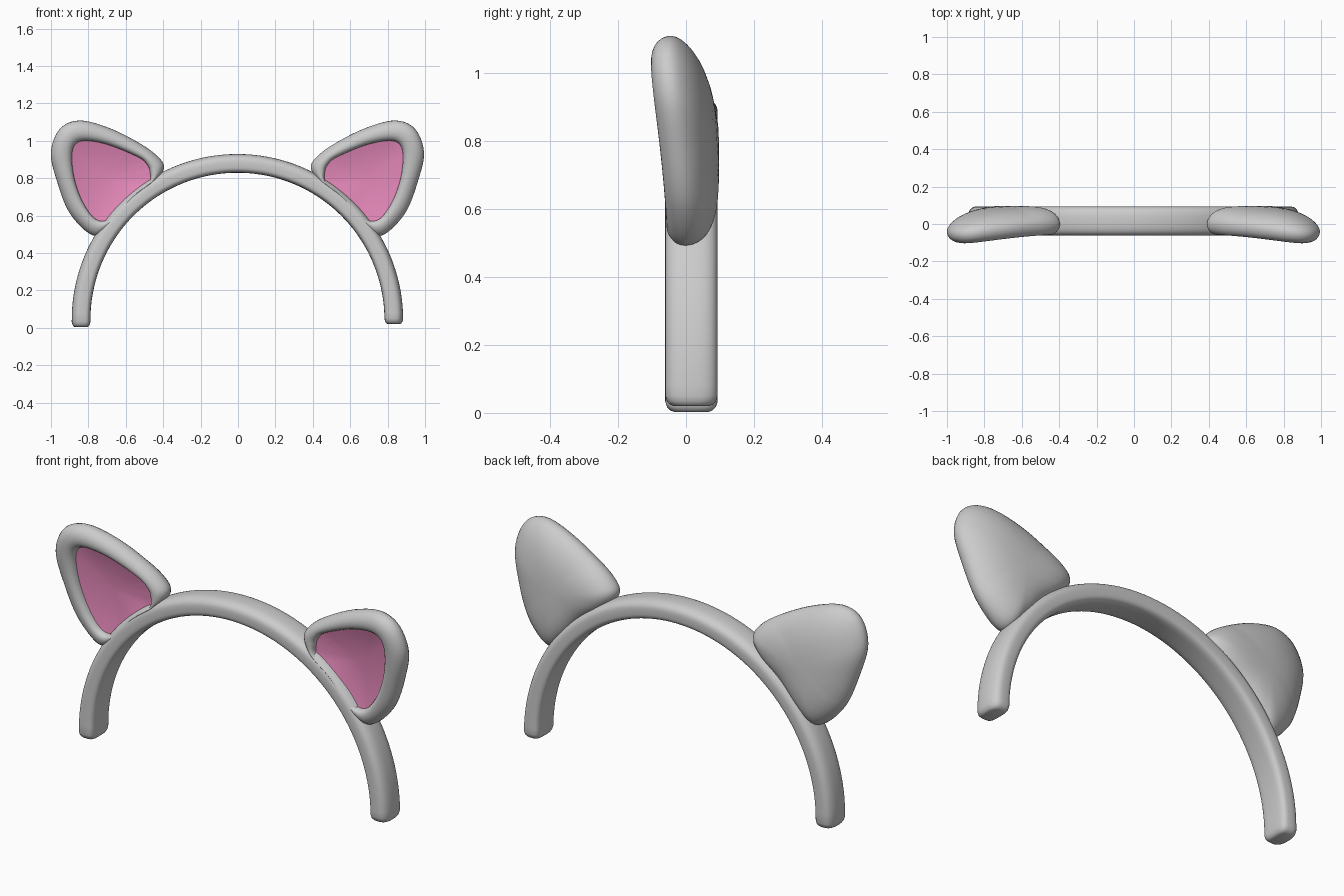
import bpy, bmesh
from math import sin, cos, pi, copysign
from mathutils import Vector

cube = bpy.data.objects.get("Cube")
if cube:
    bpy.data.objects.remove(cube, do_unlink=True)


def material(name, rgb):
    m = bpy.data.materials.new(name)
    m.use_nodes = True
    m.diffuse_color = (*rgb, 1)
    m.node_tree.nodes["Principled BSDF"].inputs["Base Color"].default_value = (*rgb, 1)
    return m


GREY = material("soft grey", (0.6, 0.6, 0.6))
PINK = material("inner ear pink", (0.82, 0.26, 0.51))


def loft(name, rings, mats, pink_rings=0, tips=None):
    """Skin closed rings; tips are single end points, otherwise flat caps."""
    bm = bmesh.new()
    loops = [[bm.verts.new(p) for p in ring] for ring in rings]
    n = len(loops[0])
    for k, (a, b) in enumerate(zip(loops, loops[1:])):
        for i in range(n):
            j = (i + 1) % n
            bm.faces.new((a[i], a[j], b[j], b[i])).material_index = int(k < pink_rings)
    for end, loop in enumerate((loops[0], loops[-1])):
        if tips:
            tip = bm.verts.new(tips[end])
            for i in range(n):
                f = bm.faces.new((loop[i], loop[(i + 1) % n], tip))
                f.material_index = int(end == 0 and pink_rings > 0)
        else:
            bm.faces.new(loop)
    bmesh.ops.recalc_face_normals(bm, faces=bm.faces)
    mesh = bpy.data.meshes.new(name)
    bm.to_mesh(mesh)
    bm.free()
    for m in mats:
        mesh.materials.append(m)
    obj = bpy.data.objects.new(name, mesh)
    bpy.context.collection.objects.link(obj)
    bpy.ops.object.select_all(action='DESELECT')
    obj.select_set(True)
    bpy.context.view_layer.objects.active = obj
    bpy.ops.object.shade_smooth_by_angle(angle=1.0)
    return obj


# Headband: section with a rounded outside and flat inside, swept round an arch
def power(v, e):
    return copysign(abs(v) ** e, v)


def band_ring(centre, outward, scale):
    ring = []
    for i in range(40):
        a = 2 * pi * i / 40
        e = 0.75 if cos(a) > 0 else 0.5
        p = centre + outward * (0.05 * scale * power(cos(a), e))
        p.y = 0.016 + 0.077 * scale * power(sin(a), e)
        ring.append(p)
    return ring


RADIUS, RISE = 0.836, 0.043
stations = []
for side, foot in ((1, 0.02), (-1, 0.003)):
    out = Vector((side, 0, 0))
    ends = [band_ring(Vector((side * RADIUS - 0.003, 0, foot + dz)), out, s)
            for dz, s in ((0, 0.65), (0.004, 0.8), (0.014, 0.93), (0.03, 1))]
    stations.append(ends)
arch = []
for i in range(1, 72):
    a = pi * i / 72
    out = Vector((cos(a), 0, sin(a)))
    arch.append(band_ring(out * RADIUS + Vector((-0.003, 0, RISE)), out, 1))
loft("headband", stations[0] + arch + stations[1][::-1], [GREY])


# Ears: thick curled shells with a fat rim, shallow pink lining and domed back
def smooth_loop(pts, steps=8):
    pts = [Vector(p) for p in pts]
    n, out = len(pts), []
    for i in range(n):
        p0, p1, p2, p3 = (pts[(i + k) % n] for k in (-1, 0, 1, 2))
        for s in range(steps):
            t = s / steps
            out.append(0.5 * (2 * p1 + (p2 - p0) * t + (2 * p0 - 5 * p1 + 4 * p2 - p3) * t * t
                              + (3 * p1 - p0 - 3 * p2 + p3) * t ** 3))
    return out


OUTER = smooth_loop([(.84, 1.108), (.948, 1.065), (.997, .94), (.967, .79), (.895, .61), (.77, .493),
                     (.68, .545), (.56, .68), (.44, .78), (.393, .855), (.425, .915), (.52, .985),
                     (.68, 1.066)])
INNER = smooth_loop([(.80, 1.0), (.863, .985), (.885, .92), (.87, .79), (.82, .66), (.75, .577),
                     (.67, .59), (.575, .70), (.475, .775), (.468, .835), (.485, .875), (.53, .912),
                     (.68, .975)])
CENTRE = Vector((.70, .80))


def height(p):
    return max(0, (p.x - .58) * .685 + (p.y - .675) * .728)


def curl(p):
    return -0.045 * (height(p) / .5) ** 2


def dome(p, r):
    base = max(0, 1 - height(p) / .2)
    return 0.1 * (1 - r ** (2.6 + 2 * base)) ** 0.55


def place(p, y, side):
    return Vector((side * p.x - 0.003, curl(p) + y, p.y))


def ear(name, side):
    rings = []
    for k in (0.3, 0.6, 0.85, 1):
        pts = [CENTRE.lerp(p, k) for p in INNER]
        rings.append([place(p, -0.005 - 0.02 * k * k, side) for p in pts])
    for i in range(1, 13):
        a = pi * i / 12
        s = (1 - cos(a)) / 2
        ring = []
        for p, q in zip(INNER, OUTER):
            m = p.lerp(q, s)
            crest = 0.048 + 0.016 * height(m)
            ring.append(place(m, -crest * sin(a) - 0.025 * (1 - s) ** 2, side))
        rings.append(ring)
    for r in (0.99, 0.965, 0.92, 0.86, 0.78, 0.68, 0.55, 0.4, 0.2):
        pts = [CENTRE.lerp(p, r) for p in OUTER]
        rings.append([place(p, dome(p, r), side) for p in pts])
    tips = (place(CENTRE, -0.005, side), place(CENTRE, 0.1, side))
    loft(name, rings, [GREY, PINK], 3, tips)


ear("left_ear", 1)
ear("right_ear", -1)
